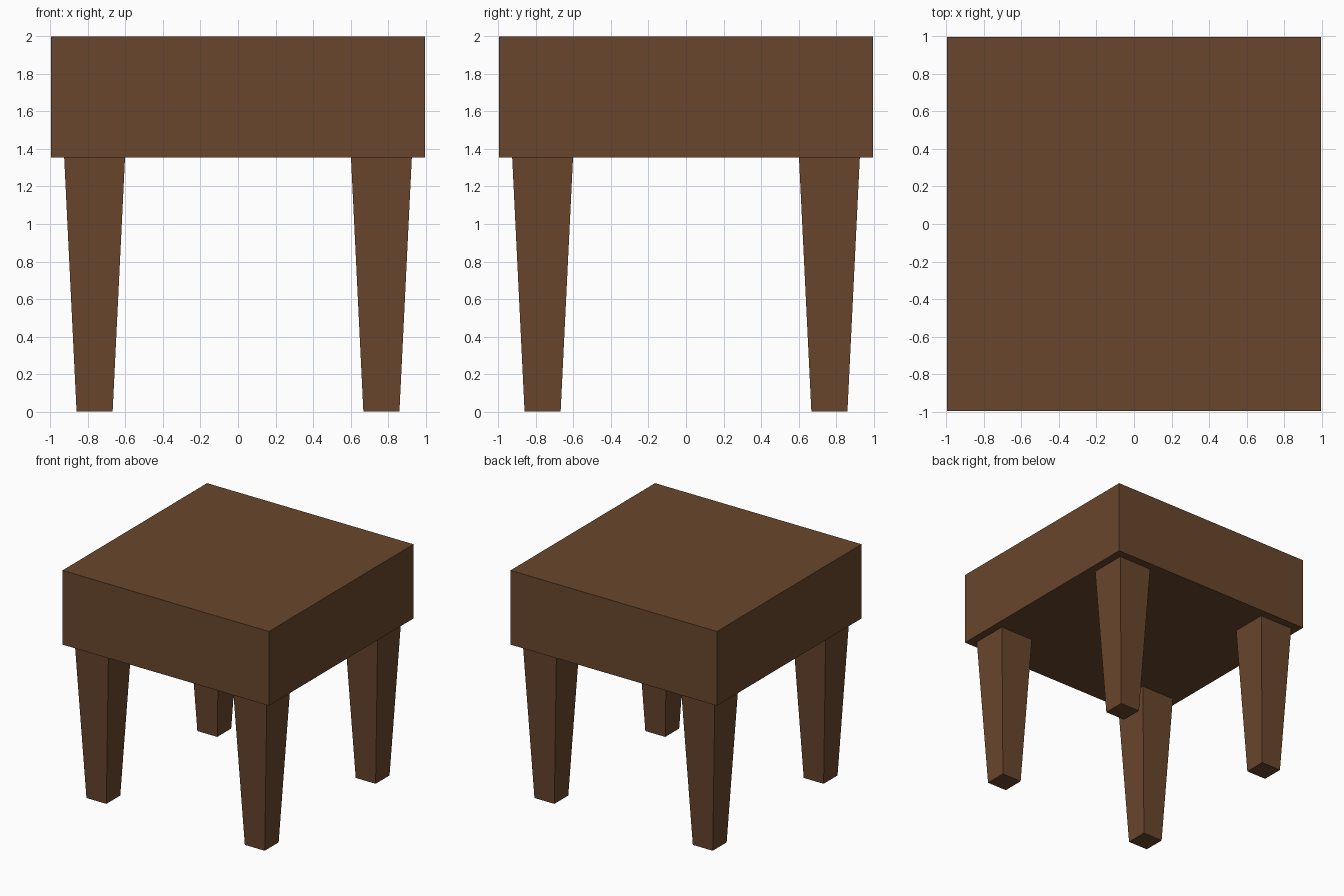
import bpy, bmesh

if "Cube" in bpy.data.objects:
    bpy.data.objects.remove(bpy.data.objects["Cube"])

wood = bpy.data.materials.new("brown wood")
wood.diffuse_color = (0.141, 0.061, 0.025, 1)
wood.use_nodes = True
wood.node_tree.nodes["Principled BSDF"].inputs["Base Color"].default_value = wood.diffuse_color


def tapered_block(name, x, y, z0, z1, half_bottom, half_top):
    """Square block whose half-width changes from bottom to top."""
    bm = bmesh.new()
    bmesh.ops.create_cube(bm, size=2)
    for v in bm.verts:
        half, z = (half_top, z1) if v.co.z > 0 else (half_bottom, z0)
        v.co = (x + v.co.x * half, y + v.co.y * half, z)
    mesh = bpy.data.meshes.new(name)
    bm.to_mesh(mesh)
    bm.free()
    mesh.materials.append(wood)
    obj = bpy.data.objects.new(name, mesh)
    bpy.context.collection.objects.link(obj)
    return obj


# Thick square seat
SEAT_BOTTOM = 1.353
tapered_block("seat", 0, 0, SEAT_BOTTOM, 2.0, 0.996, 0.996)

# Four legs, narrowing towards the floor
for side, sx in (("left", -1), ("right", 1)):
    for end, sy in (("front", -1), ("back", 1)):
        tapered_block(f"{end}_{side}_leg", sx * 0.764, sy * 0.764,
                      0, SEAT_BOTTOM, 0.096, 0.162)
